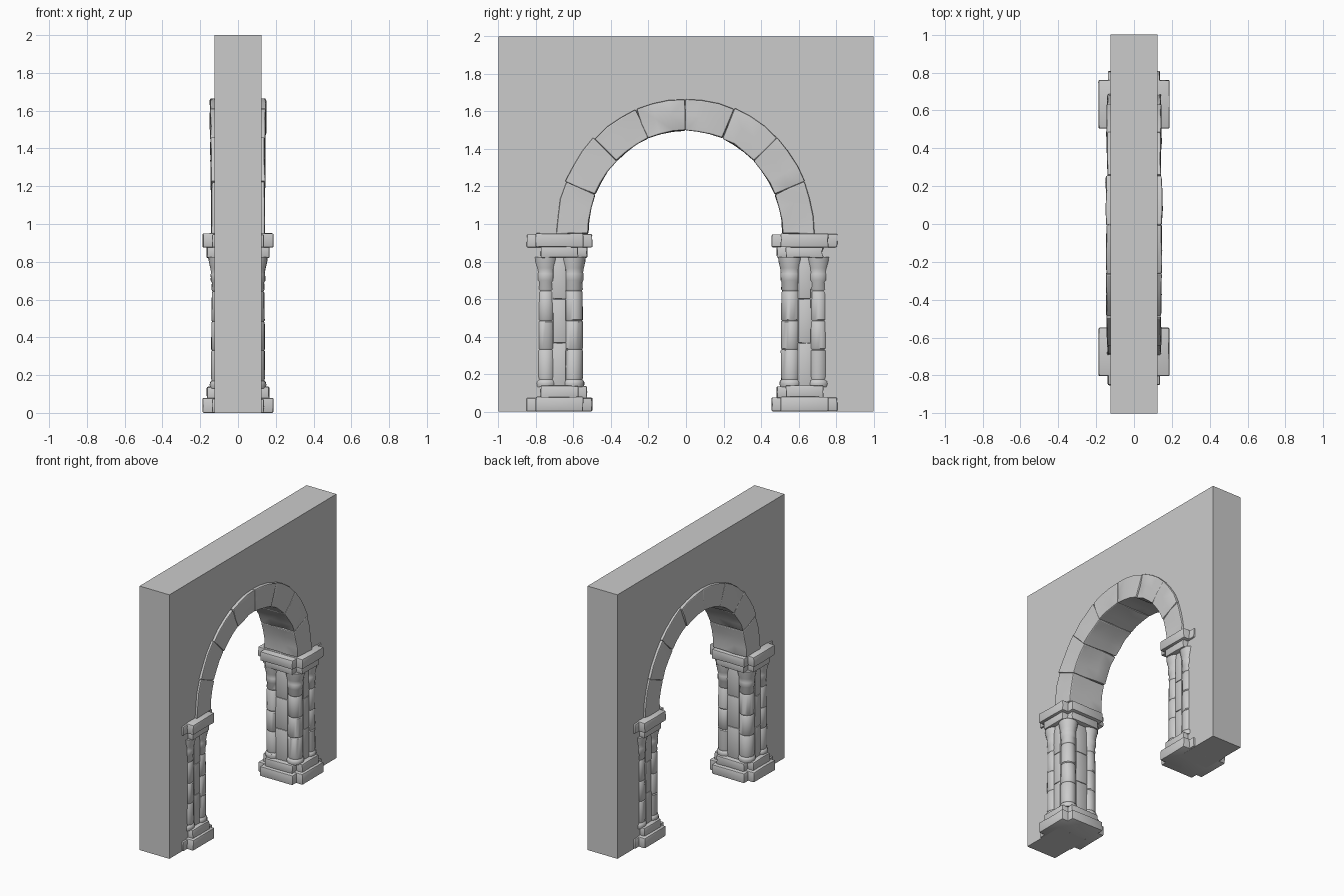
import bpy, bmesh, math, random
from mathutils import Vector

if "Cube" in bpy.data.objects:
    bpy.data.objects.remove(bpy.data.objects["Cube"])

random.seed(4)


def finish(bm, name, angle=32):
    bmesh.ops.recalc_face_normals(bm, faces=bm.faces)
    mesh = bpy.data.meshes.new(name)
    bm.to_mesh(mesh)
    bm.free()
    ob = bpy.data.objects.new(name, mesh)
    bpy.context.collection.objects.link(ob)
    bpy.ops.object.select_all(action='DESELECT')
    ob.select_set(True)
    bpy.context.view_layer.objects.active = ob
    bpy.ops.object.shade_smooth_by_angle(angle=math.radians(angle))
    return ob


def roughen(bm, amount):
    for v in bm.verts:
        v.co += Vector([random.uniform(-amount, amount) for _ in range(3)])


def chamfer(bm, width):
    bmesh.ops.recalc_face_normals(bm, faces=bm.faces)
    edges = [e for e in bm.edges if e.calc_face_angle(0) > 0.8]
    bmesh.ops.bevel(bm, geom=edges, offset=width, segments=2, profile=0.5,
                    affect='EDGES', clamp_overlap=True)


def block(name, x, y, z, rough=0.002, width=0.007):
    """Worn box; x, y, z are (low, high) pairs."""
    bm = bmesh.new()
    bmesh.ops.create_cube(bm, size=1)
    for v in bm.verts:
        v.co = Vector([(a + b) / 2 + c * (b - a) for c, (a, b) in zip(v.co, (x, y, z))])
    bmesh.ops.subdivide_edges(bm, edges=bm.edges, cuts=1, use_grid_fill=True)
    roughen(bm, rough)
    for v in bm.verts:
        v.co.z = max(v.co.z, 0.0)
    chamfer(bm, width)
    return finish(bm, name)


def column(name, cx, cy):
    """Lathed column with grooved joints, foot ring and flared capital."""
    profile = [(.057, .13), (.061, .148), (.058, .162), (.050, .17), (.053, .185),
               (.053, .325), (.048, .331), (.053, .337), (.052, .478), (.047, .484),
               (.052, .490), (.050, .636), (.045, .643), (.051, .652), (.049, .69),
               (.055, .70), (.055, .735), (.053, .742), (.057, .765), (.065, .80), (.068, .825)]
    n = 20
    bm = bmesh.new()
    rings = []
    for r, z in profile:
        ring = []
        for i in range(n):
            a = 2 * math.pi * i / n
            q = r + random.uniform(-.0008, .0008)
            ring.append(bm.verts.new((cx + q * math.cos(a), cy + q * math.sin(a), z)))
        rings.append(ring)
    for lo, hi in zip(rings, rings[1:]):
        for i in range(n):
            j = (i + 1) % n
            bm.faces.new((lo[i], lo[j], hi[j], hi[i]))
    bm.faces.new(rings[0])
    bm.faces.new(rings[-1])
    return finish(bm, name, 40)


def slab(name, cy, hx, hy, z0, z1):
    """Cross-shaped slab: two overlapping blocks leave notched corners."""
    block(name + "_wide", (-hx, hx), (cy - hy + .048, cy + hy - .048), (z0, z1))
    block(name + "_long", (-hx + .05, hx - .05), (cy - hy, cy + hy), (z0, z1 - .004))


def pillar(side, cy):
    slab(side + "_plinth", cy, .187, .175, 0, .078)
    slab(side + "_base", cy, .165, .148, .07, .138)
    slab(side + "_capital_slab", cy, .165, .148, .82, .882)
    slab(side + "_top_slab", cy, .187, .175, .876, .95)
    # Core stones seen between the columns
    for i, (z0, z1) in enumerate([(.12, .365), (.365, .6), (.6, .84)]):
        block(f"{side}_core_across_{i}", (-.13, .13), (cy - .035, cy + .035), (z0, z1), .0015, .006)
        block(f"{side}_core_along_{i}", (-.05, .05), (cy - .112, cy + .112), (z0, z1), .0015, .006)
    for sx in (-1, 1):
        for sy in (-1, 1):
            column(f"{side}_column", sx * .089, cy + sy * .073)


def voussoir(i, a0, a1):
    """One wedge stone of the arch, lightly faceted."""
    segs, layers = 3, 3
    bm = bmesh.new()
    half = .144 + random.uniform(-.004, .005)
    grow = random.uniform(-.004, .006)
    grid = {}
    for s in range(segs + 1):
        a = a0 + (a1 - a0) * s / segs
        for k in range(layers + 1):
            x = -half + 2 * half * k / layers
            for j in range(3):
                t = j / 2
                ry = .518 + t * (.170 + grow)
                rz = .552 + t * (.170 + grow)
                grid[s, k, j] = bm.verts.new((x, ry * math.cos(a) - .004, .947 + rz * math.sin(a)))

    def quad(*keys):
        bm.faces.new([grid[k] for k in keys])
    for s in range(segs):
        for k in range(layers):
            for j in (0, 2):
                quad((s, k, j), (s + 1, k, j), (s + 1, k + 1, j), (s, k + 1, j))
        for j in range(2):
            for k in (0, layers):
                quad((s, k, j), (s + 1, k, j), (s + 1, k, j + 1), (s, k, j + 1))
    for k in range(layers):
        for j in range(2):
            for s in (0, segs):
                quad((s, k, j), (s, k + 1, j), (s, k + 1, j + 1), (s, k, j + 1))
    roughen(bm, .0035)
    chamfer(bm, .007)
    bmesh.ops.triangulate(bm, faces=[f for f in bm.faces if f.calc_area() > .001])
    return finish(bm, f"arch_stone_{i}", 20)


# Wall with an arched opening, its edge hidden behind the stones
bm = bmesh.new()
outline = [(-1, 0), (-1, 2), (1, 2), (1, 0), (.63, 0), (.63, .92)]
outline += [(.6 * math.cos(math.pi * i / 32), .95 + .63 * math.sin(math.pi * i / 32)) for i in range(33)]
outline += [(-.665, .92), (-.665, 0)]
face = bm.faces.new([bm.verts.new((-.125, y, z)) for y, z in outline])
ext = bmesh.ops.extrude_face_region(bm, geom=[face], use_keep_orig=True)
bmesh.ops.translate(bm, vec=(.25, 0, 0), verts=[g for g in ext["geom"] if isinstance(g, bmesh.types.BMVert)])
bmesh.ops.triangulate(bm, faces=[f for f in bm.faces if len(f.verts) > 4])
finish(bm, "wall")

# Clustered-column pillars either side
pillar("left", -.675)
pillar("right", .632)

# Ring of eight arch stones
for i in range(8):
    voussoir(i, math.pi * i / 8, math.pi * (i + 1) / 8)
